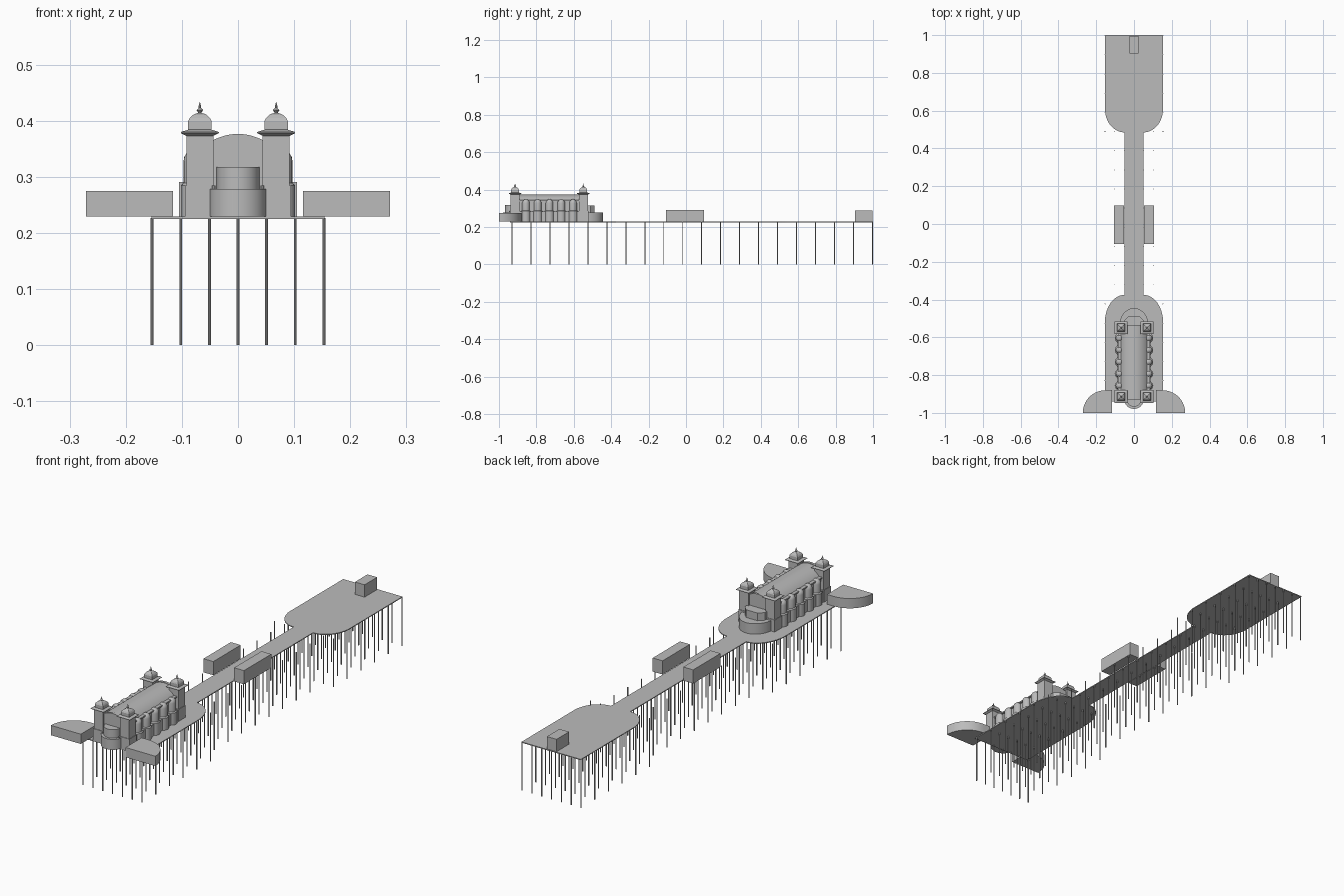
import bpy, bmesh, math

if "Cube" in bpy.data.objects:
    bpy.data.objects.remove(bpy.data.objects["Cube"])

stone = bpy.data.materials.new("light grey")
stone.diffuse_color = (0.5, 0.5, 0.5, 1)
stone.use_nodes = True
stone.node_tree.nodes["Principled BSDF"].inputs["Base Color"].default_value = stone.diffuse_color


def finish(bm, name, smooth=False):
    bmesh.ops.recalc_face_normals(bm, faces=bm.faces)
    me = bpy.data.meshes.new(name)
    bm.to_mesh(me)
    bm.free()
    me.materials.append(stone)
    ob = bpy.data.objects.new(name, me)
    bpy.context.collection.objects.link(ob)
    if smooth:
        bpy.context.view_layer.objects.active = ob
        bpy.ops.object.select_all(action='DESELECT')
        ob.select_set(True)
        bpy.ops.object.shade_smooth_by_angle(angle=math.radians(35))
    return ob


def loft(bm, rings):
    """Join equal-length rings of points and cap both ends."""
    vs = [[bm.verts.new(p) for p in r] for r in rings]
    n = len(vs[0])
    for a, b in zip(vs, vs[1:]):
        for i in range(n):
            j = (i + 1) % n
            bm.faces.new((a[i], a[j], b[j], b[i]))
    bm.faces.new(vs[0])
    bm.faces.new(vs[-1])


def prism(bm, outline, z0, z1):
    loft(bm, [[(x, y, z) for x, y in outline] for z in (z0, z1)])


def box(bm, x0, x1, y0, y1, z0, z1):
    prism(bm, [(x0, y0), (x1, y0), (x1, y1), (x0, y1)], z0, z1)


def arc(cx, cy, rx, ry, a0, a1, n=16):
    pts = []
    for i in range(n + 1):
        a = math.radians(a0 + (a1 - a0) * i / n)
        pts.append((cx + rx * math.cos(a), cy + ry * math.sin(a)))
    return pts


def turned(bm, cx, cy, profile, sides, square=False):
    """Stack of rings around a vertical axis; profile is (radius, z)."""
    off = math.pi / 4 if square else 0
    k = math.sqrt(2) if square else 1
    loft(bm, [[(cx + r * k * math.cos(off + i * math.tau / sides),
                cy + r * k * math.sin(off + i * math.tau / sides), z)
               for i in range(sides)] for r, z in profile])


TOP = 0.229

# Deck: two wide heads joined by a narrow walkway
half = [(0.154, -0.94)] + arc(0.05, -0.52, 0.104, 0.145, 0, 90)
half += arc(0.05, 0.61, 0.104, 0.125, -90, 0) + [(0.154, 1.0)]
bm = bmesh.new()
prism(bm, half + [(-x, y) for x, y in reversed(half)], 0.225, TOP)
finish(bm, "deck")

# Piles: a grid, seven wide under the heads and five under the walkway
bm = bmesh.new()
for row in range(20):
    y = -0.93 + row * 0.1014
    n = 2 if -0.4 < y < 0.45 else 3
    for i in range(-n, n + 1):
        turned(bm, i * 0.051, y, [(0.0025, 0), (0.0025, 0.227)], 8)
finish(bm, "piles")

# Walkway shelters and the kiosk at the far end
bm = bmesh.new()
for s in (-1, 1):
    box(bm, min(s * 0.054, s * 0.105), max(s * 0.054, s * 0.105),
        -0.106, 0.097, TOP - 0.002, 0.291)
finish(bm, "walkway_shelters")
bm = bmesh.new()
box(bm, -0.025, 0.025, 0.903, 0.996, TOP, 0.287)
finish(bm, "end_kiosk")

# Curved entrance wings
bm = bmesh.new()
for s in (-1, 1):
    pts = [(0.116, -1.0)] + arc(0.15, -1.0, 0.121, 0.12, 0, 90) + [(0.116, -0.88)]
    prism(bm, [(s * x, y) for x, y in pts], TOP, 0.275)
finish(bm, "entrance_wings", True)

# Hall with barrel roof
bm = bmesh.new()
roof = arc(0, 0.284, 0.09, 0.09, 39, 141, 20)
sect = [(0.07, TOP)] + roof + [(-0.07, TOP)]
loft(bm, [[(x, y, z) for x, z in sect] for y in (-0.93, -0.535)])
finish(bm, "hall", True)

# Raised gable edges at both ends of the roof
bm = bmesh.new()
outer = arc(0, 0.284, 0.0925, 0.0925, 39, 141, 20)
for y in (-0.93, -0.547):
    loft(bm, [[(x, yy, z) for x, z in outer + roof[::-1]] for yy in (y, y + 0.012)])
finish(bm, "gable_edges", True)

# Side walls, eaves and low plinths
bm = bmesh.new()
for s in (-1, 1):
    for w, z0, z1 in ((0.077, TOP, 0.335), (0.084, 0.337, 0.343), (0.09, TOP, 0.283)):
        a, b = sorted((s * 0.06, s * w))
        box(bm, a, b, -0.9, -0.56, z0, z1)
finish(bm, "side_walls")

# Round-topped side bays on wider bases
bm = bmesh.new()
for s in (-1, 1):
    for i in range(5):
        y = -0.73 + (i - 2) * 0.063
        dome = [(0.02 * math.cos(a), 0.328 + 0.021 * math.sin(a))
                for a in (math.radians(d) for d in (0, 20, 40, 60, 80))]
        turned(bm, s * 0.077, y, [(0.025, TOP), (0.025, 0.285), (0.02, 0.289)] + dome, 20)
finish(bm, "side_bays", True)

# Corner towers with flared cornice, curved cap and finial
bm = bmesh.new()
caps = bmesh.new()
fins = bmesh.new()
for s in (-1, 1):
    for y in (-0.914, -0.549):
        x = s * 0.068
        turned(bm, x, y, [(0.024, TOP), (0.024, 0.377)], 4, True)
        turned(bm, x, y, [(0.0265, TOP), (0.0265, 0.285)], 4, True)
        turned(caps, x, y, [(0.024, 0.373), (0.034, 0.378), (0.034, 0.380),
                            (0.021, 0.384), (0.021, 0.399), (0.018, 0.405),
                            (0.013, 0.410), (0.007, 0.413), (0.002, 0.414)], 4, True)
        turned(fins, x, y, [(0.003, 0.412), (0.003, 0.415), (0.006, 0.419),
                            (0.002, 0.423), (0.0025, 0.425), (0.0004, 0.433)], 8)
finish(bm, "towers")
finish(caps, "tower_caps")
finish(fins, "finials")

# Rounded two-tier porches, front and back
bm = bmesh.new()
prism(bm, arc(0, -0.93, 0.051, 0.049, 180, 360, 24), TOP, 0.278)
prism(bm, arc(0, -0.93, 0.038, 0.037, 180, 360, 24), 0.277, 0.318)
finish(bm, "front_porch", True)
bm = bmesh.new()
prism(bm, arc(0, -0.535, 0.076, 0.09, 0, 180, 24), TOP, 0.278)
prism(bm, [(0.052, -0.54), (0.052, -0.51), (0.03, -0.488),
           (-0.03, -0.488), (-0.052, -0.51), (-0.052, -0.54)], 0.277, 0.314)
finish(bm, "back_porch", True)

# Small posts on the porch shoulders
bm = bmesh.new()
for s in (-1, 1):
    turned(bm, s * 0.043, -0.943, [(0.003, 0.277), (0.003, 0.285)], 8)
finish(bm, "porch_posts")
